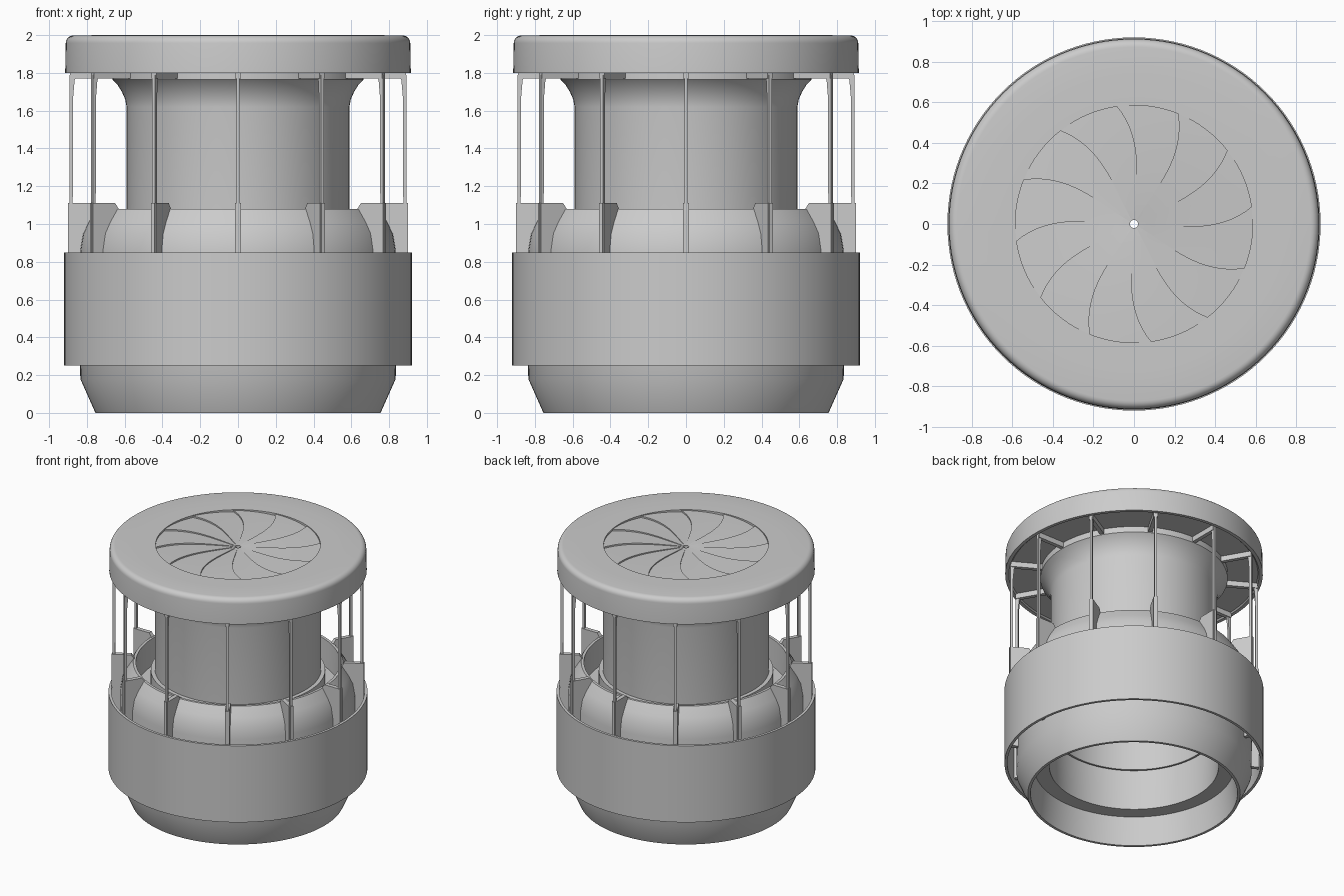
import bpy, bmesh, math
from mathutils import Matrix

cube = bpy.data.objects.get("Cube")
if cube:
    bpy.data.objects.remove(cube, do_unlink=True)

GREY = (0.6, 0.6, 0.6, 1)
grey = bpy.data.materials.new("plain grey")
grey.use_nodes = True
grey.diffuse_color = GREY
grey.node_tree.nodes["Principled BSDF"].inputs["Base Color"].default_value = GREY

COUNT = 12      # struts and blades around the axis
SEGMENTS = 120


def finish(name, bm, smooth=True):
    bmesh.ops.recalc_face_normals(bm, faces=bm.faces)
    mesh = bpy.data.meshes.new(name)
    bm.to_mesh(mesh)
    bm.free()
    mesh.materials.append(grey)
    obj = bpy.data.objects.new(name, mesh)
    bpy.context.collection.objects.link(obj)
    if smooth:
        bpy.ops.object.select_all(action='DESELECT')
        obj.select_set(True)
        bpy.context.view_layer.objects.active = obj
        bpy.ops.object.shade_smooth_by_angle(angle=math.radians(30))
    return obj


def lathe(name, profile):
    """Turn a closed (radius, height) outline around z."""
    bm = bmesh.new()
    rings = []
    for i in range(SEGMENTS):
        a = 2 * math.pi * i / SEGMENTS
        rings.append([bm.verts.new((r * math.cos(a), r * math.sin(a), z))
                      for r, z in profile])
    n = len(profile)
    for i in range(SEGMENTS):
        p, q = rings[i], rings[(i + 1) % SEGMENTS]
        for j in range(n):
            k = (j + 1) % n
            bm.faces.new((p[j], q[j], q[k], p[k]))
    return finish(name, bm)


def radial_plates(name, outline, thickness):
    """Repeat an upright (radius, height) plate around the axis."""
    for i in range(COUNT):
        bm = bmesh.new()
        face = bm.faces.new([bm.verts.new((r, -thickness / 2, z)) for r, z in outline])
        new = bmesh.ops.extrude_face_region(bm, geom=[face])["geom"]
        verts = [v for v in new if isinstance(v, bmesh.types.BMVert)]
        bmesh.ops.translate(bm, verts=verts, vec=(0, thickness, 0))
        turn = Matrix.Rotation(2 * math.pi * i / COUNT, 3, 'Z')
        bmesh.ops.transform(bm, matrix=turn, verts=bm.verts)
        finish(f"{name}_{i + 1}", bm, smooth=False)


# Lower shell with its inner trough and stepped underside
lathe("lower_shell", [
    (0.755, 0), (0.835, 0.18), (0.838, 0.5), (0.835, 0.86), (0.82, 0.95),
    (0.79, 1.01), (0.745, 1.08), (0.725, 1.08), (0.72, 0.87), (0.61, 0.87),
    (0.61, 0.53), (0.60, 0.22), (0.71, 0.22), (0.735, 0)])

# Outer ring
lathe("outer_ring", [(0.92, 0.25), (0.92, 0.85), (0.90, 0.85), (0.90, 0.25)])

# Collar and hollow flared column
lathe("collar", [(0.62, 0.86), (0.62, 1.02), (0.585, 1.02), (0.585, 0.86)])
lathe("column", [
    (0.59, 0.53), (0.59, 1.62), (0.597, 1.66), (0.615, 1.70), (0.64, 1.74),
    (0.665, 1.765), (0.665, 1.82), (0.575, 1.82), (0.575, 0.53)])

# Cap with a rounded upper edge and an opening for the blades
cap = [(0.585, 1.81), (0.88, 1.81), (0.89, 1.80), (0.915, 1.80)]
for i in range(7):
    a = math.radians(15 * i)
    cap.append((0.872 + 0.04 * math.cos(a), 1.958 + 0.04 * math.sin(a)))
cap += [(0.72, 2.0), (0.585, 2.0)]
lathe("cap", cap)

# Fins joining the shell and ring, with struts and arms up to the cap
radial_plates("fin", [
    (0.83, 0.30), (0.905, 0.30), (0.905, 0.84), (0.895, 0.85), (0.895, 1.11),
    (0.76, 1.11), (0.735, 1.075), (0.82, 0.94)], 0.032)
radial_plates("strut", [
    (0.875, 1.10), (0.893, 1.10), (0.893, 1.79), (0.85, 1.79), (0.865, 1.76),
    (0.873, 1.67)], 0.018)
radial_plates("strut_foot", [
    (0.89, 0.84), (0.90, 0.84), (0.90, 1.11), (0.89, 1.11)], 0.02)
radial_plates("arm", [
    (0.64, 1.77), (0.89, 1.77), (0.89, 1.815), (0.64, 1.815)], 0.03)

# Swirled iris blades, each tilted so that it steps over the next
STEPS, ACROSS = 16, 6
for k in range(COUNT):
    bm = bmesh.new()
    rows = []
    for i in range(STEPS + 1):
        f = i / STEPS
        r = 0.02 + 0.57 * f
        swirl = 0.45 * f * f - 0.3 * f
        row = []
        for j in range(ACROSS + 1):
            t = j / ACROSS
            a = 2 * math.pi * (k + t) / COUNT + swirl
            z = 1.983 + 0.012 * t * math.sqrt(f)
            row.append(bm.verts.new((r * math.cos(a), r * math.sin(a), z)))
        rows.append(row)
    for i in range(STEPS):
        for j in range(ACROSS):
            bm.faces.new((rows[i][j], rows[i + 1][j], rows[i + 1][j + 1], rows[i][j + 1]))
    new = bmesh.ops.extrude_face_region(bm, geom=bm.faces[:])["geom"]
    lower = [v for v in new if isinstance(v, bmesh.types.BMVert)]
    bmesh.ops.translate(bm, verts=lower, vec=(0, 0, -0.02))
    finish(f"iris_blade_{k + 1}", bm)
